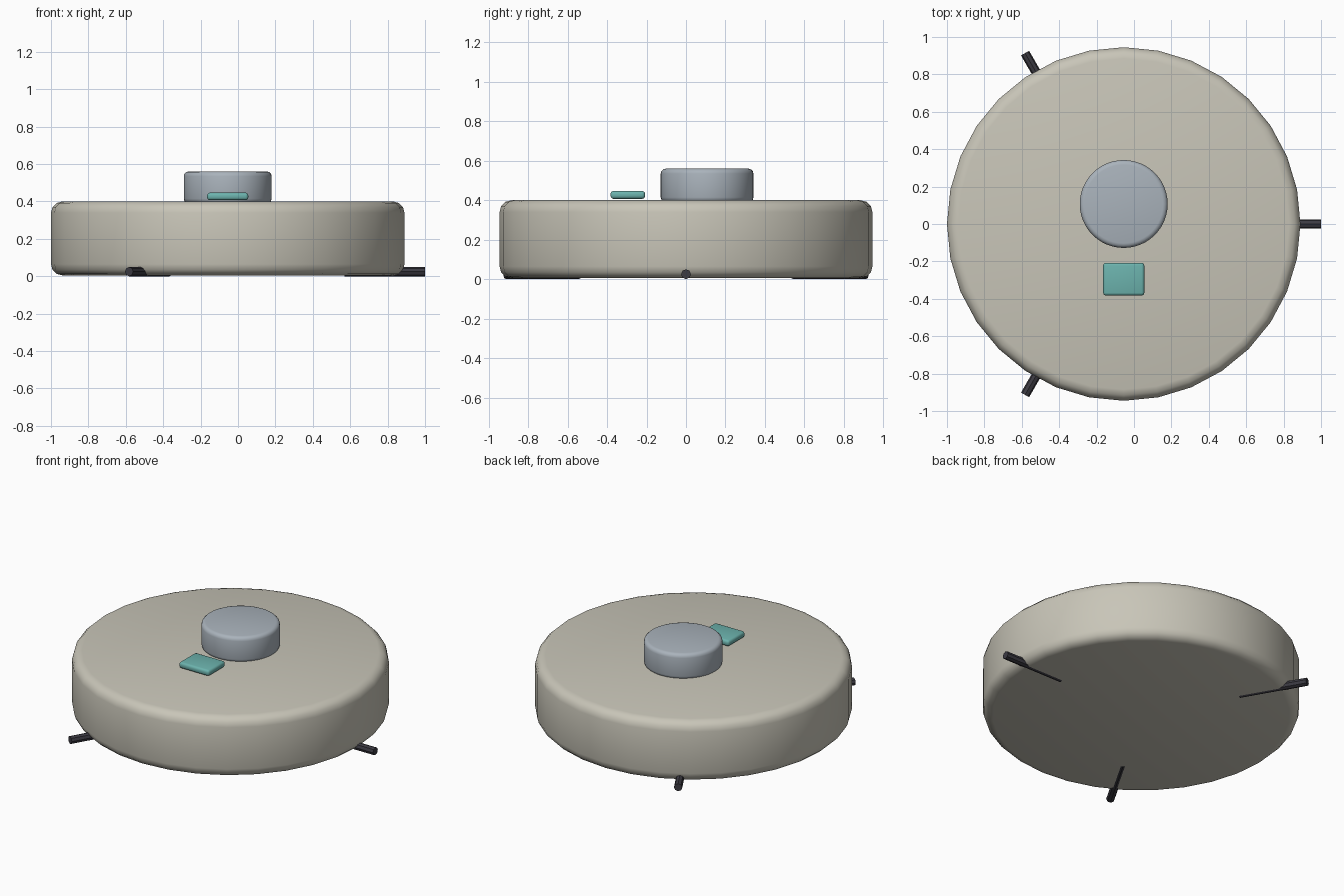
import bpy, math
from mathutils import Matrix

if "Cube" in bpy.data.objects:
    bpy.data.objects.remove(bpy.data.objects["Cube"])

CX = -0.055  # centre of the round body


def material(name, rgb):
    m = bpy.data.materials.new(name)
    m.diffuse_color = (*rgb, 1)
    m.use_nodes = True
    m.node_tree.nodes["Principled BSDF"].inputs["Base Color"].default_value = m.diffuse_color
    return m


BEIGE = material("warm_beige", (0.58, 0.56, 0.48))
GREY = material("blue_grey", (0.40, 0.45, 0.50))
TEAL = material("teal", (0.15, 0.45, 0.42))
DARK = material("dark_charcoal", (0.045, 0.043, 0.055))


def finish(name, mat, bevel=0, segments=3):
    ob = bpy.context.object
    ob.name = name
    ob.data.materials.append(mat)
    bpy.ops.object.transform_apply(location=False, rotation=False, scale=True)
    if bevel:
        b = ob.modifiers.new("rounded_edges", "BEVEL")
        b.width, b.segments = bevel, segments
        b.limit_method, b.angle_limit = "ANGLE", math.radians(40)
        bpy.ops.object.modifier_apply(modifier=b.name)
    bpy.ops.object.shade_smooth_by_angle(angle=math.radians(35))
    return ob


def drum(name, mat, x, y, z0, z1, radius, sides, bevel):
    bpy.ops.mesh.primitive_cylinder_add(
        vertices=sides, radius=radius, depth=z1 - z0, location=(x, y, (z0 + z1) / 2))
    return finish(name, mat, bevel)


# round body shell and sensor turret
drum("body", BEIGE, CX, 0, 0.005, 0.40, 0.945, 32, 0.06)
drum("sensor_turret", GREY, CX, 0.107, 0.39, 0.56, 0.235, 48, 0.025)

# button on top, in front of the turret
bpy.ops.mesh.primitive_cube_add(size=1, location=(CX, -0.295, 0.427))
bpy.context.object.scale = (0.22, 0.175, 0.04)
finish("button", TEAL, 0.015)

# three bristles radiating from underneath
for i in range(3):
    a = i * math.tau / 3
    bpy.ops.mesh.primitive_cylinder_add(vertices=8, radius=0.025, depth=0.43)
    ob = finish(f"brush_bristle_{i + 1}", DARK)
    ob.matrix_world = (Matrix.Translation((CX, 0, 0.025)) @ Matrix.Rotation(a, 4, "Z")
                       @ Matrix.Translation((0.84, 0, 0)) @ Matrix.Rotation(math.pi / 2, 4, "Y"))
